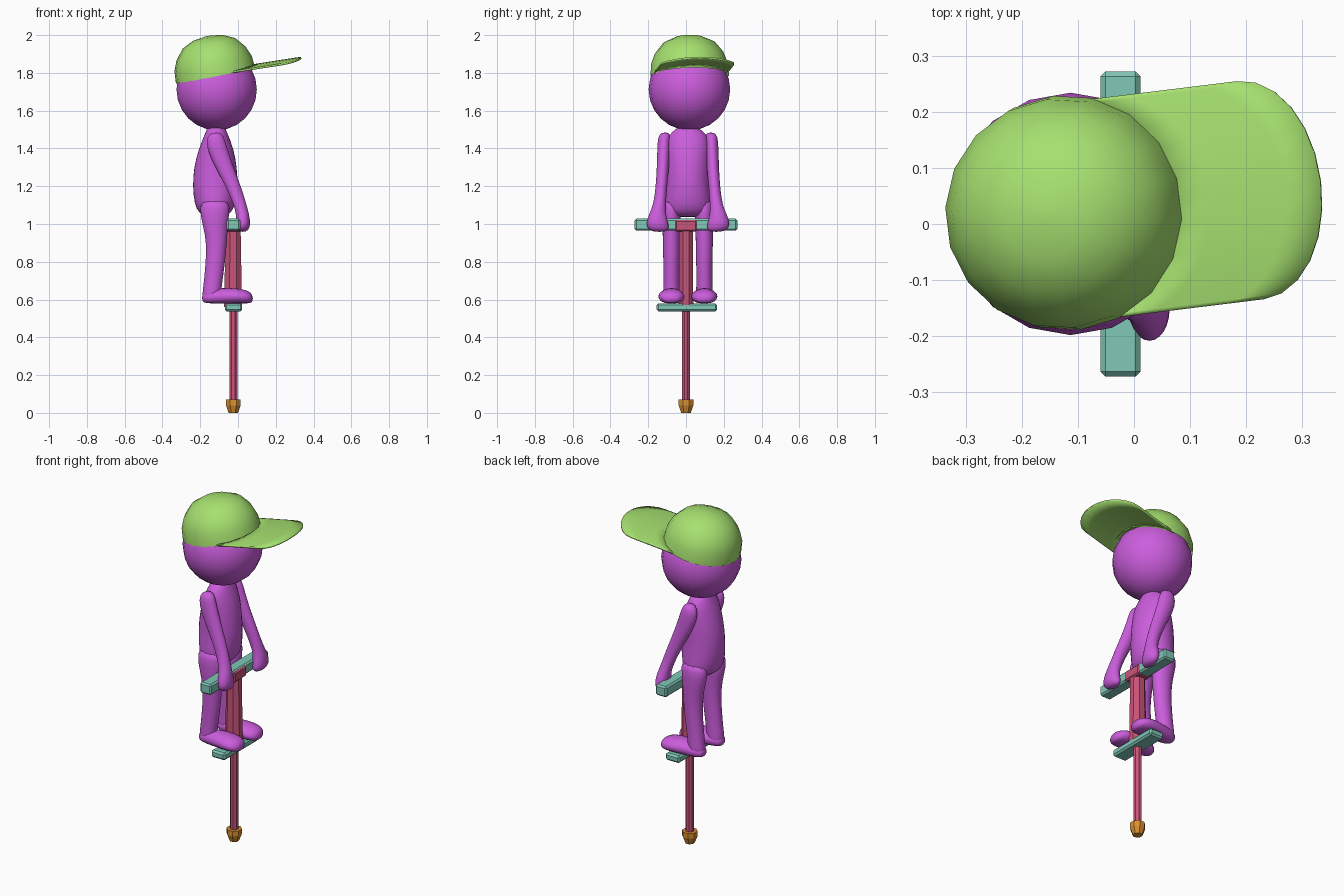
import bpy, bmesh, math
from mathutils import Matrix

if "Cube" in bpy.data.objects:
    bpy.data.objects.remove(bpy.data.objects["Cube"])

MID = 0.01  # side-to-side centre of the rider


def material(name, rgb):
    m = bpy.data.materials.new(name)
    m.diffuse_color = (*rgb, 1)
    m.use_nodes = True
    m.node_tree.nodes["Principled BSDF"].inputs["Base Color"].default_value = m.diffuse_color
    return m


PURPLE = material("purple", (0.6, 0.11, 0.72))
GREEN = material("green", (0.38, 0.75, 0.16))
TEAL = material("teal", (0.22, 0.58, 0.48))
RED = material("red", (0.58, 0.09, 0.19))
ORANGE = material("orange", (0.72, 0.28, 0.03))


def finish(name, bm, mat, smooth=False):
    bmesh.ops.recalc_face_normals(bm, faces=bm.faces[:])
    for f in bm.faces:
        f.smooth = smooth
    me = bpy.data.meshes.new(name)
    bm.to_mesh(me)
    bm.free()
    me.materials.append(mat)
    ob = bpy.data.objects.new(name, me)
    bpy.context.collection.objects.link(ob)
    return ob


def loft(name, rings, mat, n=12, axis="z", soft=True, cap=(True, True), floor=-1.0):
    """Rings of (x, y, z, ra, rb); ellipses lie across the given axis."""
    bm = bmesh.new()
    grow = 3 / (2 + math.cos(2 * math.pi / n)) if soft else 1
    loops = []
    for x, y, z, ra, rb in rings:
        loop = []
        for i in range(n):
            a = 2 * math.pi * (i + 0.5) / n
            u, v = ra * grow * math.cos(a), rb * grow * math.sin(a)
            p = (x + u, y + v, z) if axis == "z" else (x, y + u, z + v)
            loop.append(bm.verts.new((p[0], p[1], max(p[2], floor))))
        loops.append(loop)
    for a, b in zip(loops, loops[1:]):
        for i in range(n):
            j = (i + 1) % n
            bm.faces.new((a[i], a[j], b[j], b[i]))
    for loop, use in ((loops[0], cap[0]), (loops[-1], cap[1])):
        if use:
            bm.faces.new(loop)
    ob = finish(name, bm, mat, soft)
    if soft:
        ob.modifiers.new("Subdivision", "SUBSURF").levels = 1
        ob.modifiers["Subdivision"].render_levels = 1
    return ob


def block(name, lo, hi, mat, bevel):
    bm = bmesh.new()
    bmesh.ops.create_cube(bm, size=1)
    for v in bm.verts:
        v.co = [lo[k] + (v.co[k] + 0.5) * (hi[k] - lo[k]) for k in range(3)]
    bmesh.ops.bevel(bm, geom=bm.edges[:], offset=bevel, segments=1, affect="EDGES")
    return finish(name, bm, mat)


# Head
bm = bmesh.new()
bmesh.ops.create_uvsphere(bm, u_segments=18, v_segments=12, radius=0.216)
bmesh.ops.translate(bm, vec=(-0.113, 0.018, 1.712), verts=bm.verts)
finish("head", bm, PURPLE, True)

# Torso with neck
torso = [(-0.115, 1.54, .04, .04), (-0.115, 1.50, .05, .058), (-0.115, 1.477, .06, .105),
         (-0.115, 1.40, .092, .115), (-0.12, 1.30, .114, .115), (-0.12, 1.20, .12, .115),
         (-0.122, 1.10, .108, .128), (-0.122, 1.06, .085, .12), (-0.12, 1.035, .05, .08)]
loft("torso", [(x, MID, z, a, b) for x, z, a, b in torso], PURPLE, n=16)

# Limbs, mirrored on both sides
arm = [(-0.115, .12, 1.485, .02, .02), (-0.12, .125, 1.465, .045, .033),
       (-0.112, .128, 1.40, .055, .034), (-0.072, .132, 1.30, .048, .032),
       (-0.025, .14, 1.20, .04, .03), (0.012, .15, 1.10, .034, .032),
       (.025, .162, 1.05, .034, .045), (.028, .163, 1.0, .038, .06),
       (.028, .155, .972, .03, .055), (.025, .15, .958, .015, .03)]
leg = [(-0.12, 1.14, .085, .05), (-0.125, 1.04, .075, .05), (-0.115, .95, .058, .046),
       (-0.115, .85, .052, .044), (-0.125, .75, .05, .042), (-0.135, .67, .048, .042),
       (-0.14, .62, .05, .045), (-0.14, .585, .045, .04)]
foot = [(-0.192, .608, .022, .02), (-0.165, .612, .046, .038), (-0.08, .618, .06, .045),
        (0.0, .617, .072, .042), (.05, .612, .065, .037), (.08, .605, .03, .022)]
for side, s in (("right", -1), ("left", 1)):
    y = MID + s * 0.087
    loft(side + "_arm", [(x, MID + s * d, z, a, b) for x, d, z, a, b in arm], PURPLE)
    loft(side + "_leg", [(x, y, z, a, b) for x, z, a, b in leg], PURPLE)
    loft(side + "_foot", [(x, y, z, a, b) for x, z, a, b in foot], PURPLE, axis="x", floor=.579)

# Cap: dome and brim share one tilted frame
frame = (Matrix.Translation((-0.12, 0.02, 1.79)) @ Matrix.Rotation(math.radians(7), 4, "Z")
         @ Matrix.Rotation(math.radians(-11.3), 4, "Y"))
dome = [(.214, -.004), (.209, .06), (.187, .115), (.142, .17), (.078, .2), (.012, .209)]
crown = loft("cap_crown", [(0, 0, h, r, r * .98) for r, h in dome], GREEN, n=18,
             soft=False, cap=(False, True))
for f in crown.data.polygons:
    f.use_smooth = True
crown.matrix_world = frame

bm = bmesh.new()
rows = []
for i in range(13):
    t = math.sin(math.pi * (i / 12 - 0.5))
    y = 0.195 * t
    inner = math.sqrt(0.205 ** 2 - y * y) - 0.012
    outer = 0.335 + 0.13 * math.sqrt(max(0, 1 - t * t))
    row = []
    for k in range(5):
        x = inner + (outer - inner) * k / 4
        row.append(bm.verts.new((x, y, 0.016 * (1 - t * t) - 0.045 * x + 0.004)))
    rows.append(row)
for a, b in zip(rows, rows[1:]):
    for k in range(4):
        bm.faces.new((a[k], a[k + 1], b[k + 1], b[k]))
brim = finish("cap_brim", bm, GREEN, True)
brim.matrix_world = frame
mod = brim.modifiers.new("Thickness", "SOLIDIFY")
mod.thickness = 0.01
mod.offset = 0

# Jumping stick: tip, shaft, housing, collar
PX = -0.025
loft("rubber_tip", [(PX, 0, 0, .027, .027), (PX, 0, .04, .042, .042), (PX, 0, .07, .042, .042)],
     ORANGE, n=8, soft=False)
loft("lower_shaft", [(PX, 0, .06, .023, .023), (PX, 0, .56, .023, .023)], RED, n=8, soft=False)
loft("upper_housing", [(PX - .002, 0, .56, .052, .042), (PX, 0, .98, .042, .039)],
     RED, n=8, soft=False)
block("collar", (-0.067, -0.058, .96), (0.018, 0.058, 1.022), RED, .008)

# Handlebar and footrest
block("handlebar", (-0.06, -0.272, .965), (0.012, 0.272, 1.028), TEAL, .009)
block("footrest", (-0.07, -0.155, .537), (0.022, 0.165, .58), TEAL, .01)
